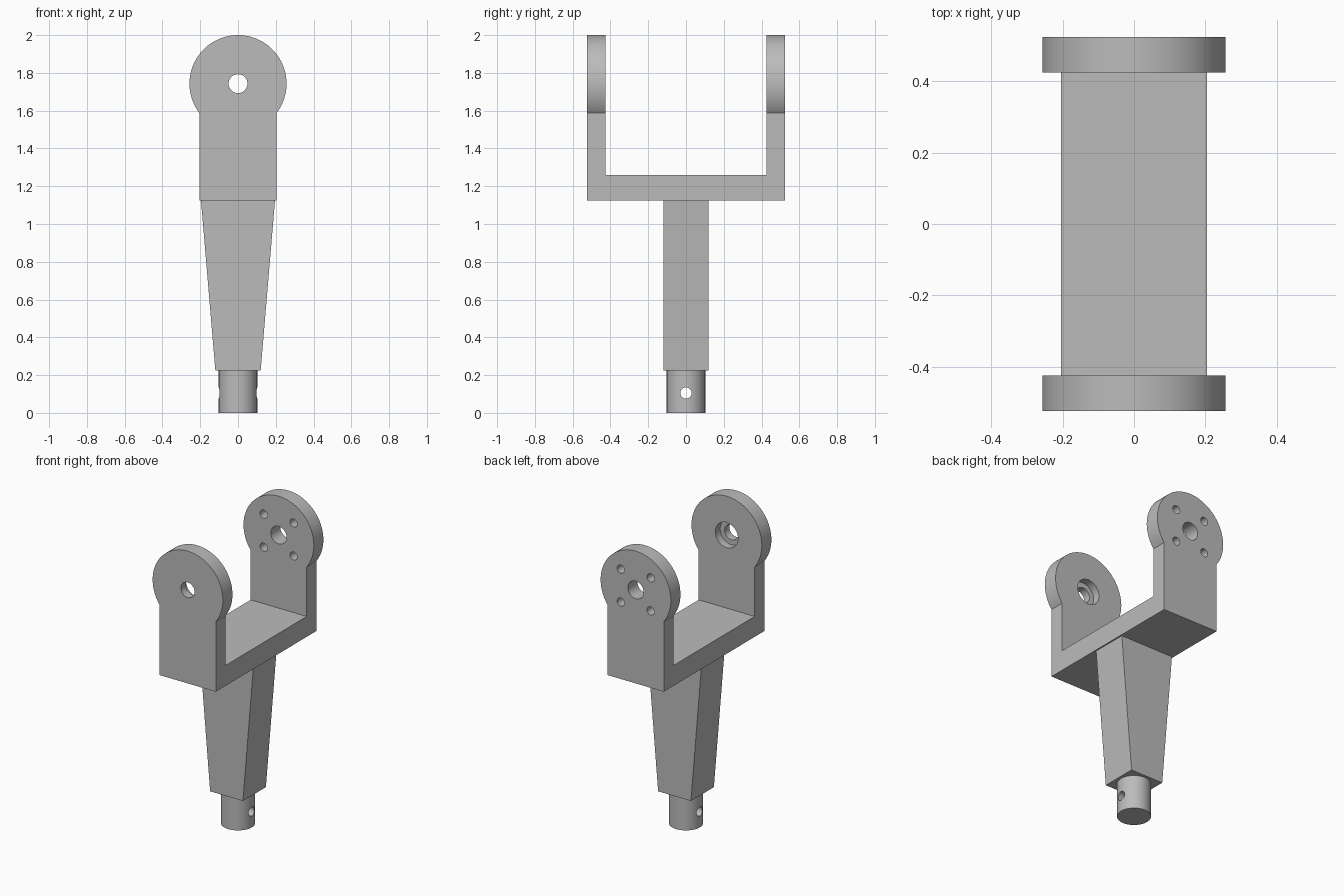
import bpy, bmesh, math
from mathutils import Matrix, Vector

cube = bpy.data.objects.get("Cube")
if cube:
    bpy.data.objects.remove(cube, do_unlink=True)

GREY = (0.5, 0.5, 0.5, 1.0)
metal = bpy.data.materials.new("grey metal")
metal.use_nodes = True
metal.diffuse_color = GREY
metal.node_tree.nodes["Principled BSDF"].inputs["Base Color"].default_value = GREY

EYE_Z, EYE_R = 1.743, 0.257        # eye centre height and radius
HALF_X, HALF_Y = 0.205, 0.525      # fork half width and half depth
INNER_Y = 0.425                    # inner face of each arm
FORK_Z, FLOOR_Z = 1.125, 1.26      # underside and floor of the fork
PIN_TOP = 0.225
AXES = {"x": Matrix.Rotation(math.pi / 2, 4, "Y"),
        "y": Matrix.Rotation(math.pi / 2, 4, "X"),
        "z": Matrix.Identity(4)}


def make(name, bm):
    bmesh.ops.recalc_face_normals(bm, faces=bm.faces)
    mesh = bpy.data.meshes.new(name)
    bm.to_mesh(mesh)
    bm.free()
    mesh.materials.append(metal)
    obj = bpy.data.objects.new(name, mesh)
    bpy.context.collection.objects.link(obj)
    return obj


def prism(name, outline, half_depth):
    """Extrude an x-z outline symmetrically along y."""
    bm = bmesh.new()
    face = bm.faces.new([bm.verts.new((x, -half_depth, z)) for x, z in outline])
    new = bmesh.ops.extrude_face_region(bm, geom=[face])["geom"]
    bmesh.ops.translate(bm, vec=(0, 2 * half_depth, 0),
                        verts=[g for g in new if isinstance(g, bmesh.types.BMVert)])
    return make(name, bm)


def cylinder(name, radius, length, centre, axis, sides=48):
    bm = bmesh.new()
    bmesh.ops.create_cone(bm, cap_ends=True, segments=sides, radius1=radius,
                          radius2=radius, depth=length,
                          matrix=Matrix.Translation(Vector(centre)) @ AXES[axis])
    return make(name, bm)


def select(obj):
    bpy.ops.object.select_all(action="DESELECT")
    obj.select_set(True)
    bpy.context.view_layer.objects.active = obj


def cut(obj, cutter):
    select(obj)
    mod = obj.modifiers.new("cut", "BOOLEAN")
    mod.operation, mod.solver, mod.object = "DIFFERENCE", "EXACT", cutter
    bpy.ops.object.modifier_apply(modifier=mod.name)
    bpy.data.objects.remove(cutter, do_unlink=True)


def rect(half_x, low, high):
    return [(-half_x, low), (half_x, low), (half_x, high), (-half_x, high)]


# Fork: straight sides running into a round eye, then the gap between the arms
start = -math.acos(HALF_X / EYE_R)
sweep = math.pi - 2 * start
STEPS = 72
outline = [(-HALF_X, FORK_Z), (HALF_X, FORK_Z)]
for i in range(STEPS + 1):
    a = start + sweep * i / STEPS
    outline.append((EYE_R * math.cos(a), EYE_Z + EYE_R * math.sin(a)))
fork = prism("fork", outline, HALF_Y)
cut(fork, prism("gap_cutter", rect(0.5, FLOOR_Z, 2.2), INNER_Y))

# Front arm: through hole with a counterbore on the inner face
cut(fork, cylinder("front_hole", 0.05, 0.3, (0, -0.5, EYE_Z), "y"))
cut(fork, cylinder("counterbore", 0.083, 0.1, (0, -INNER_Y, EYE_Z), "y"))

# Back arm: centre hole and four bolt holes
cut(fork, cylinder("back_hole", 0.058, 0.3, (0, 0.5, EYE_Z), "y"))
BOLT = 0.109
for sx in (-1, 1):
    for sz in (-1, 1):
        cut(fork, cylinder("bolt_hole", 0.027, 0.3,
                           (sx * BOLT, 0.5, EYE_Z + sz * BOLT), "y", 32))

# Tapered stem under the fork
stem = prism("stem", [(-0.12, PIN_TOP), (0.12, PIN_TOP),
                      (0.196, FORK_Z), (-0.196, FORK_Z)], 0.12)

# Round pin with a cross hole
pin = cylinder("pin", 0.102, PIN_TOP, (0, 0, PIN_TOP / 2), "z", 64)
cut(pin, cylinder("cross_hole", 0.03, 0.4, (0, 0, 0.105), "x", 32))

for part in (fork, stem, pin):
    select(part)
    bpy.ops.object.shade_smooth_by_angle(angle=math.radians(30))
